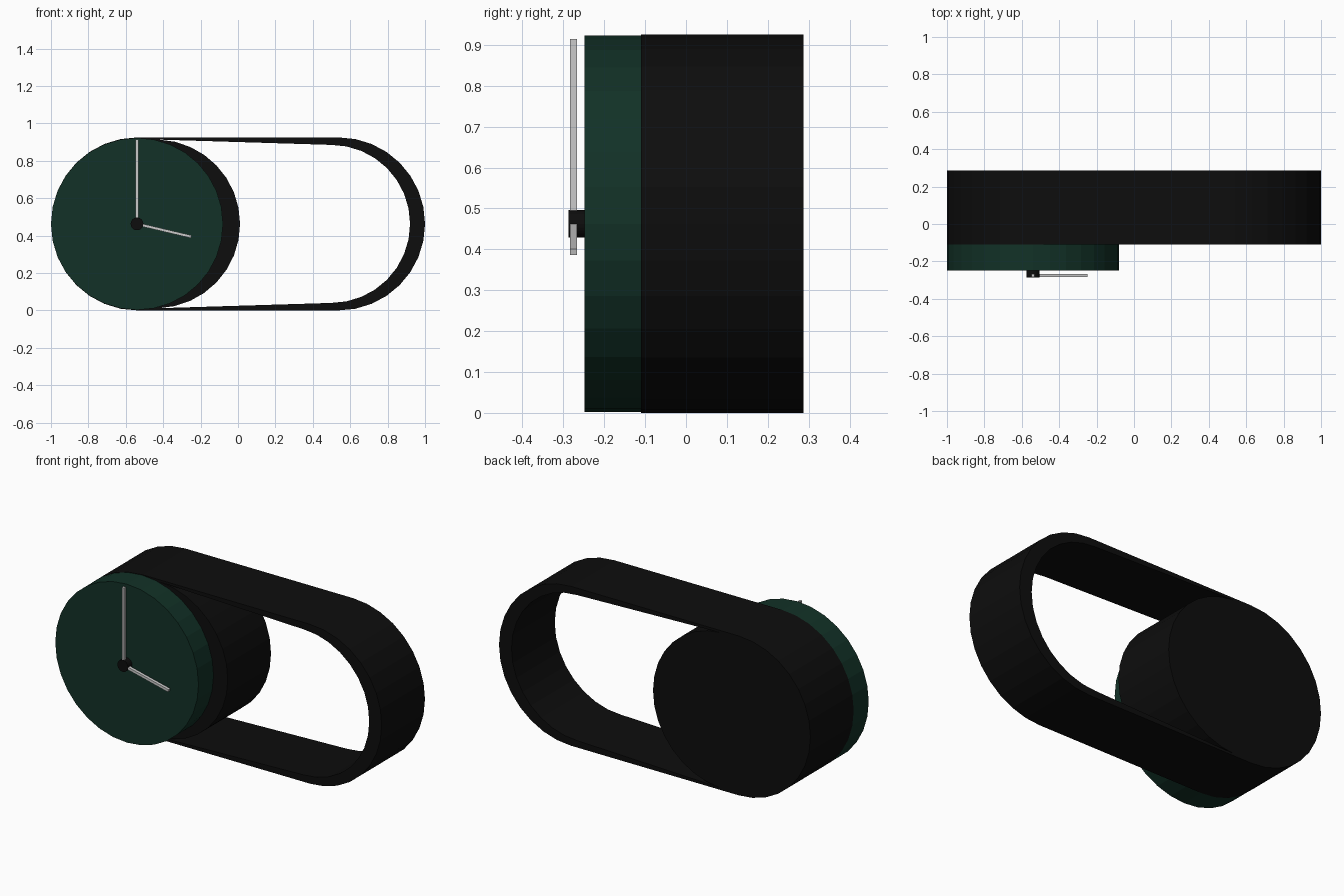
import bpy, bmesh
from math import sin, cos, radians, hypot, atan2
from mathutils import Matrix, Vector

if "Cube" in bpy.data.objects:
    bpy.data.objects.remove(bpy.data.objects["Cube"])

R = 0.4625          # outer radius and axis height
CX = -0.54          # clock centre


def material(name, rgb):
    m = bpy.data.materials.new(name)
    m.diffuse_color = (*rgb, 1)
    m.use_nodes = True
    m.node_tree.nodes["Principled BSDF"].inputs["Base Color"].default_value = m.diffuse_color
    return m


black = material("black", (0.004, 0.004, 0.004))
green = material("dark_green", (0.006, 0.031, 0.020))


def finish(name, bm, mat=None):
    bmesh.ops.recalc_face_normals(bm, faces=bm.faces[:])
    me = bpy.data.meshes.new(name)
    bm.to_mesh(me)
    bm.free()
    ob = bpy.data.objects.new(name, me)
    bpy.context.collection.objects.link(ob)
    if mat:
        me.materials.append(mat)
    return ob


def arc(cx, r, a0, a1, n):
    return [(cx + r * cos(radians(a0 + (a1 - a0) * i / n)),
             R + r * sin(radians(a0 + (a1 - a0) * i / n))) for i in range(n + 1)]


def prism(name, loops, y0, y1, mat):
    """Extrude an x-z outline (with optional hole loops) from y0 to y1."""
    bm = bmesh.new()
    edges = []
    for pts in loops:
        vs = [bm.verts.new((x, y0, z)) for x, z in pts]
        edges += [bm.edges.new((vs[i - 1], vs[i])) for i in range(len(vs))]
    bmesh.ops.triangle_fill(bm, use_beauty=True, edges=edges, normal=(0, -1, 0))
    ext = bmesh.ops.extrude_face_region(bm, geom=bm.faces[:], use_keep_orig=True)
    moved = [g for g in ext["geom"] if isinstance(g, bmesh.types.BMVert)]
    bmesh.ops.translate(bm, verts=moved, vec=(0, y1 - y0, 0))
    return finish(name, bm, mat)


def disc(name, r, y0, y1, n, mat):
    bm = bmesh.new()
    mtx = Matrix.Translation((CX, (y0 + y1) / 2, R)) @ Matrix.Rotation(radians(90), 4, 'X')
    bmesh.ops.create_cone(bm, cap_ends=True, segments=n, radius1=r, radius2=r,
                          depth=y1 - y0, matrix=mtx)
    return finish(name, bm, mat)


def hand(name, x, z):
    """Square bar from the clock centre to (x, z)."""
    dx, dz = x - CX, z - R
    length = hypot(dx, dz)
    bm = bmesh.new()
    mtx = (Matrix.Translation((CX, -0.275, R)) @ Matrix.Rotation(-atan2(dz, dx), 4, 'Y')
           @ Matrix.Translation((length / 2, 0, 0))
           @ Matrix.Diagonal(Vector((length, 0.018, 0.015, 1))))
    bmesh.ops.create_cube(bm, size=1, matrix=mtx)
    return finish(name, bm)


# Body: stadium outline with one opening between the drum and the handle loop
outer = arc(1 - R, R, -90, 90, 16) + arc(R - 1, R, 90, 270, 16)
opening = arc(0.4975, 0.4225, -90, 90, 16) + arc(-0.44, 0.451, 88, -88, 16)
prism("body_with_handle", [outer, opening], -0.11, 0.287, black)

# Clock face, hub and hands
disc("clock_face", 0.46, -0.248, -0.11, 32, green)
disc("hub", 0.034, -0.287, -0.248, 24, black)
hand("minute_hand", CX, 0.915)
hand("hour_hand", -0.25, 0.394)
